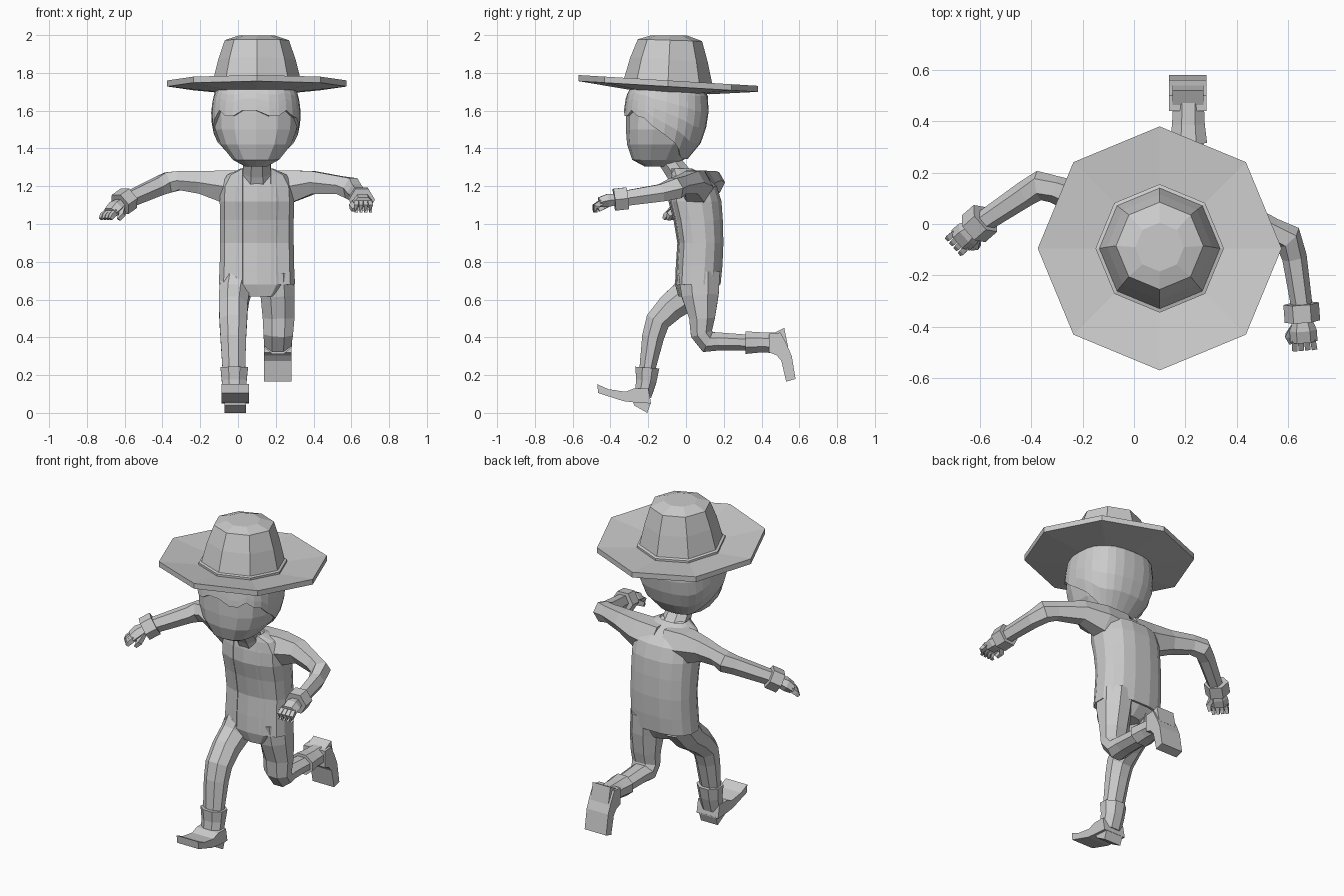
import bpy, bmesh, math
from mathutils import Vector

cube = bpy.data.objects.get("Cube")
if cube:
    bpy.data.objects.remove(cube)

GREY = (0.6, 0.6, 0.6, 1)
mat = bpy.data.materials.new("plain grey")
mat.use_nodes = True
mat.diffuse_color = GREY
mat.node_tree.nodes["Principled BSDF"].inputs["Base Color"].default_value = GREY


def finish(name, bm):
    """Turn a bmesh into a flat shaded object."""
    bmesh.ops.recalc_face_normals(bm, faces=bm.faces[:])
    mesh = bpy.data.meshes.new(name)
    bm.to_mesh(mesh)
    bm.free()
    mesh.materials.append(mat)
    obj = bpy.data.objects.new(name, mesh)
    bpy.context.collection.objects.link(obj)
    return obj


def bridge(name, rings, caps=True, skip=()):
    """Join rings of points, leaving out the columns in skip."""
    bm = bmesh.new()
    rows = [[bm.verts.new(p) for p in ring] for ring in rings]
    count = len(rows[0])
    for low, high in zip(rows, rows[1:]):
        for i in range(count):
            if i not in skip:
                j = (i + 1) % count
                bm.faces.new((low[i], low[j], high[j], high[i]))
    if caps:
        bm.faces.new(rows[0][::-1])
        bm.faces.new(rows[-1])
    return finish(name, bm)


def tube(name, path, across, sides=6, turn=0.5):
    """Limb through (x, y, z, half width, half depth) sections."""
    pts = [Vector(s[:3]) for s in path]
    rings = []
    for i, s in enumerate(path):
        way = Vector()
        if i:
            way += (pts[i] - pts[i - 1]).normalized()
        if i < len(pts) - 1:
            way += (pts[i + 1] - pts[i]).normalized()
        way.normalize()
        u = (Vector(across) - way * way.dot(Vector(across))).normalized()
        v = way.cross(u)
        grow = 1 / math.cos(math.pi / sides)
        angles = [math.tau * (k + turn) / sides for k in range(sides)]
        rings.append([pts[i] + grow * (u * s[3] * math.cos(a) + v * s[4] * math.sin(a))
                      for a in angles])
    return bridge(name, rings)


def oval(z, hx, front, back, sides, cx=0.1, power=0.8, turn=0.0):
    """Level, slightly squared ring between a front and a back y."""
    ring = []
    for k in range(sides):
        a = math.tau * (k + turn) / sides - math.pi / 2
        c, s = math.cos(a), math.sin(a)
        x = math.copysign(abs(c) ** power, c) * hx
        y = math.copysign(abs(s) ** power, s) * (back - front) / 2
        ring.append(Vector((cx + x, (front + back) / 2 + y, z)))
    return ring


def prism(name, outline, x, half):
    """Side outline of (y, z) points given a width."""
    return bridge(name, [[(x + d, y, z) for y, z in outline] for d in (-half, half)])


# Hat: an eight sided dish with a tall crown
def hat_ring(r, z, y=-0.095, tilt=-0.06):
    ring = []
    for k in range(8):
        a = math.tau * k / 8
        dy = r * math.sin(a)
        ring.append((0.1 + r * math.cos(a), y + dy, z + tilt * dy))
    return ring


bridge("hat_brim", [hat_ring(.22, 1.7), hat_ring(.475, 1.728),
                    hat_ring(.475, 1.76), hat_ring(.23, 1.73)])
bridge("hat_crown", [hat_ring(.25, 1.72), hat_ring(.25, 1.745), hat_ring(.235, 1.75),
                     hat_ring(.205, 1.87, -.09), hat_ring(.17, 1.973, -.085, -.03),
                     hat_ring(.095, 1.998, -.09, 0)])

# Head: z, half width, front, back
HEAD = [(1.305, .06, -.22, -.08), (1.34, .125, -.285, -.01), (1.42, .19, -.312, .06),
        (1.5, .22, -.318, .09), (1.59, .225, -.318, .105), (1.68, .215, -.305, .1),
        (1.76, .18, -.26, .06)]
bridge("head", [oval(*s, sides=14, cx=.095) for s in HEAD])


def head_at(z):
    for a, b in zip(HEAD, HEAD[1:]):
        if z <= b[0]:
            t = (z - a[0]) / (b[0] - a[0])
            return [p + (q - p) * t for p, q in zip(a, b)]
    return HEAD[-1]


# Hair: shell hanging from the crown down to a ragged fringe and low nape
COLS = 28
hair_rings = []
for row in range(6):
    ring = []
    for k in range(COLS):
        away = abs((k + COLS / 2) % COLS - COLS / 2) / (COLS / 2)
        edge = 1.58 + (.022 if k % 3 == 0 else -.008)
        if away > .35:
            edge = max(1.345, 1.565 - .6 * (away - .35))
        if away > .6:
            edge = max(1.345, 1.415 - .5 * (away - .6))
        z = edge + (1.76 - edge) * row / 5
        _, hx, front, back = head_at(z)
        ring.append(oval(z, hx + .012, front - .012, back + .015, COLS, .095)[k])
    hair_rings.append(ring)
hair = bridge("hair", hair_rings, caps=False)
hair.modifiers.new("thickness", "SOLIDIFY").thickness = 0.02

# Neck and shirt under the open jacket
tube("neck", [(.1, -.01, 1.22, .085, .07), (.1, -.05, 1.28, .075, .06),
              (.1, -.1, 1.35, .07, .055)], (1, 0, 0), 8)
TORSO = [(.68, .205, -.07, .185), (.78, .2, -.066, .195), (.9, .198, -.058, .2),
         (1.02, .198, -.078, .197), (1.12, .2, -.105, .19), (1.2, .195, -.1, .165),
         (1.26, .16, -.088, .1), (1.295, .085, -.085, .03)]
shirt = [oval(z, hx - .02, f + .012, b - .02, 12) for z, hx, f, b in TORSO]
bridge("shirt", [oval(.615, .09, -.04, .13, 12, cx=.12)] + shirt)
jacket = bridge("jacket", [oval(*s, sides=16, turn=.5) for s in TORSO],
                caps=False, skip=(15, 0, 14))
# The opening is evened out so both lapels mirror each other
for v in jacket.data.vertices:
    if v.index % 16 == 14:
        v.co.x = .1 - .075
    if v.index % 16 == 1:
        v.co.x = .1 + .075
jacket.modifiers.new("thickness", "SOLIDIFY").thickness = 0.015

# Arms: shoulder to wrist, then cuff and hand
UP = (0, 0, 1)
tube("left_sleeve", [(.14, .05, 1.18, .1, .09), (.28, .05, 1.2, .085, .08),
                     (.4, .03, 1.22, .06, .06), (.54, -.03, 1.205, .048, .046),
                     (.6, -.055, 1.19, .055, .05), (.625, -.13, 1.165, .046, .042),
                     (.655, -.33, 1.135, .04, .036)], UP)
tube("right_sleeve", [(.06, .05, 1.18, .1, .09), (-.07, .06, 1.2, .085, .08),
                      (-.19, .09, 1.22, .06, .06), (-.31, .135, 1.23, .05, .046),
                      (-.37, .15, 1.22, .055, .05), (-.42, .12, 1.2, .048, .044),
                      (-.6, .0, 1.12, .04, .036)], UP)


def hand(side, wrist, tip, curl):
    w, t = Vector(wrist), Vector(tip)
    way = (t - w).normalized()
    out = way.cross(Vector(UP)).normalized()
    down = way.cross(out).normalized()
    if down.z > 0:
        down = -down

    def at(f, o, d):
        return tuple(w + way * f + out * o + down * d)

    tube(side + "_cuff", [at(-.055, 0, 0) + (.058, .06), at(.015, 0, 0) + (.058, .06)], UP)
    tube(side + "_palm", [at(0, 0, 0) + (.028, .03), at(.05, 0, 0) + (.034, .046),
                          at(.095, 0, .005) + (.026, .046)], UP)
    for k in range(4):
        o = (k - 1.5) * .023
        tube(f"{side}_finger_{k + 1}",
             [at(.085, o, .005) + (.014, .011),
              at(.12, o * 1.1, .01 + curl / 3) + (.013, .011),
              at(.14 - curl / 2, o * 1.1, .02 + curl) + (.009, .008)], UP, 4)
    inward = math.copysign(1, out.x) * (-1 if side == "left" else 1)
    tube(side + "_thumb", [at(.03, .03 * inward, .01) + (.016, .014),
                           at(.07, .058 * inward, .03) + (.014, .013),
                           at(.1, .05 * inward, .045) + (.009, .009)], UP, 4)


hand("left", (.655, -.365, 1.13), (.665, -.5, 1.115), .035)
hand("right", (-.615, -.01, 1.11), (-.7, -.085, 1.05), .0)

# Legs: the right one steps forward, the left one kicks back
SIDE = (1, 0, 0)
tube("right_trouser", [(.0, .07, .72, .09, .1), (-.02, .0, .62, .08, .085),
                       (-.025, -.08, .56, .076, .075), (-.025, -.15, .485, .073, .065),
                       (-.025, -.175, .4, .068, .058), (-.022, -.205, .23, .06, .042)],
     SIDE, 8)
tube("left_trouser", [(.2, .07, .74, .095, .11), (.21, .075, .62, .09, .098),
                      (.215, .085, .5, .084, .068), (.213, .082, .42, .078, .058),
                      (.21, .115, .375, .072, .058), (.21, .17, .378, .066, .048),
                      (.21, .33, .372, .06, .042)], SIDE, 8)

# Boots: shaft, foot and heel
tube("right_boot_shaft", [(-.02, -.205, .24, .073, .064), (-.02, -.21, .17, .066, .054),
                          (-.018, -.228, .09, .062, .045)], SIDE, 8)
prism("right_boot_foot", [(-.2, .13), (-.275, .13), (-.32, .112), (-.41, .125),
                          (-.47, .152), (-.465, .105), (-.33, .062), (-.27, .055),
                          (-.185, .05)], -.015, .073)
prism("right_boot_heel", [(-.185, .055), (-.28, .06), (-.275, .04), (-.205, .0)],
      -.015, .057)
tube("left_boot_shaft", [(.212, .315, .372, .073, .06), (.212, .385, .373, .064, .054),
                         (.212, .47, .372, .06, .054)], SIDE, 8)
prism("left_boot_foot", [(.44, .42), (.44, .32), (.48, .305), (.505, .275), (.53, .165),
                         (.58, .18), (.56, .3), (.535, .36), (.5, .425)], .21, .073)
prism("left_boot_heel", [(.46, .42), (.52, .45), (.54, .35), (.5, .345)], .21, .06)
